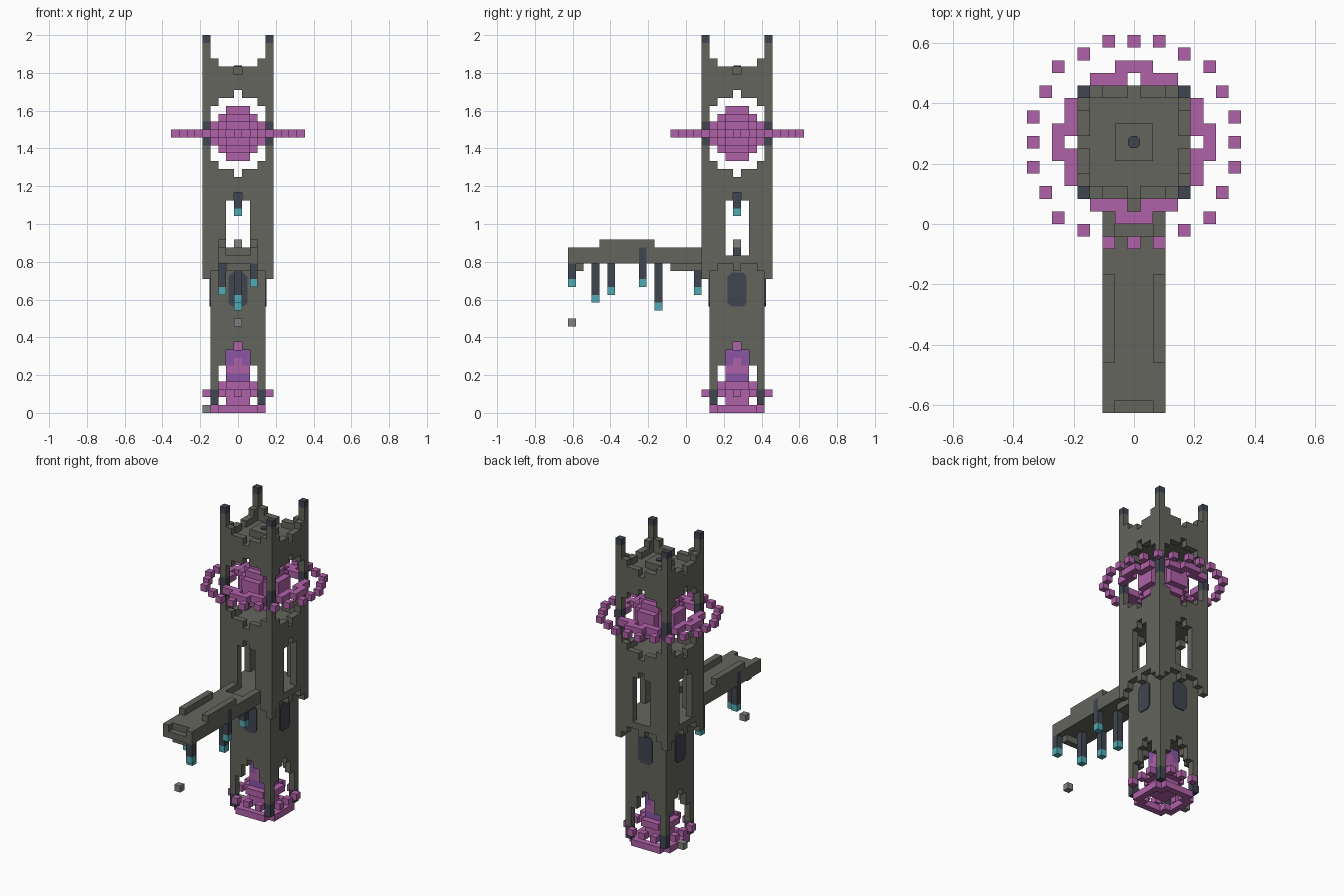
import bpy, bmesh, math
from mathutils import Vector, Matrix

if "Cube" in bpy.data.objects:
    bpy.data.objects.remove(bpy.data.objects["Cube"])

U = 1 / 24                  # block size
CY = 6.5 * U                # tower axis in y


def material(name, rgb):
    m = bpy.data.materials.new(name)
    m.use_nodes = True
    m.diffuse_color = (*rgb, 1)
    m.node_tree.nodes["Principled BSDF"].inputs["Base Color"].default_value = (*rgb, 1)
    return m


stone = material("stone", (0.13, 0.13, 0.11))
dark = material("dark_slate", (0.051, 0.06, 0.08))
pink = material("pink_crystal", (0.434, 0.12, 0.392))
purple = material("purple_crystal", (0.26, 0.09, 0.376))
teal = material("teal_glow", (0.08, 0.4, 0.445))
grey = material("light_grey", (0.22, 0.22, 0.21))


def finish(name, bm, mat):
    me = bpy.data.meshes.new(name)
    bm.to_mesh(me)
    bm.free()
    me.materials.append(mat)
    ob = bpy.data.objects.new(name, me)
    bpy.context.collection.objects.link(ob)
    return ob


def blocks(name, cells, mat):
    """Join unit blocks into one shell, keeping only the exposed faces."""
    cells = set(cells)
    bm = bmesh.new()
    for c in cells:
        mid = Vector((c[0] * U, c[1] * U + CY, (c[2] + 0.5) * U))
        for axis in range(3):
            for sign in (-1, 1):
                near = list(c)
                near[axis] += sign
                if tuple(near) in cells:
                    continue
                n, a, b = Vector(), Vector(), Vector()
                n[axis] = sign * U / 2
                a[(axis + 1) % 3] = U / 2
                b[(axis + 2) % 3] = sign * U / 2
                bm.faces.new([bm.verts.new(mid + n + s * a + t * b)
                              for s, t in ((-1, -1), (1, -1), (1, 1), (-1, 1))])
    bmesh.ops.remove_doubles(bm, verts=bm.verts, dist=U / 100)
    return finish(name, bm, mat)


def box(i0, i1, j0, j1, k0, k1):
    return {(i, j, k) for i in range(i0, i1 + 1)
            for j in range(j0, j1 + 1) for k in range(k0, k1 + 1)}


def square(r, k0, k1):
    return box(-r, r, -r, r, k0, k1)


def reach(c):
    return max(abs(c[0]), abs(c[1]))


def along(c):
    return min(abs(c[0]), abs(c[1]))


# Lower shaft with an arch on each side
def in_arch(c):
    k = c[2]
    half = 2 if k <= 5 else 1 if k <= 7 else 0
    return k <= 8 and (reach(c) < 3 or along(c) <= half)


shaft = {c for c in square(3, 1, 19) if not in_arch(c)}
feet = {c for c in shaft if c[2] <= 2}
blocks("lower_shaft", shaft - feet, stone)
blocks("shaft_feet", feet, dark)

# Upper tower walls with windows, round openings and stepped edges
WALL_TOP = (42, 43, 43, 44, 46)
WALL_BOTTOM = (18, 19, 19, 18, 17)
ROUND_HALF = (3, 3, 3, 3, 2, 0)


def in_wall(c):
    a, k = along(c), c[2]
    if reach(c) != 4 or not WALL_BOTTOM[a] <= k <= WALL_TOP[a]:
        return False
    if (20 <= k <= 26 and a <= 1) or (k == 27 and a == 0):
        return False
    return not (30 <= k <= 40 and a <= ROUND_HALF[abs(k - 35)])


walls = {c for c in square(4, 17, 46) if in_wall(c)}
bands = {c for c in walls if along(c) == 4 and 34 <= c[2] <= 36}
blocks("upper_walls", walls - bands, stone)
blocks("corner_bands", bands, dark)
blocks("corner_caps", {c for c in square(4, 47, 47) if along(c) == 4}, dark)
blocks("room_ceiling", square(3, 28, 29), stone)
blocks("roof", square(3, 41, 42) | square(1, 43, 43), stone)

# Hanging lamp and pedestal in the window room
blocks("room_lamp_chain", box(0, 0, 0, 0, 26, 27), dark)
blocks("room_lamp", {(0, 0, 25)}, teal)
blocks("pedestal", {(0, 0, 20)}, dark)
blocks("pedestal_top", {(0, 0, 21)}, grey)

# Upper crystal: ball, ring and orbiting blocks
blocks("crystal_ball", {c for c in square(3, 32, 38)
                        if c[0] ** 2 + c[1] ** 2 + (c[2] - 35) ** 2 <= 11}, pink)
blocks("crystal_ring", {c for c in square(6, 35, 35)
                        if 5.05 <= math.hypot(c[0], c[1]) <= 6.1 and along(c) < 4}, pink)
orbit = {(a, b) for a, b in ((0, 8), (2, 8), (4, 7), (6, 6))}
orbit |= {(b, a) for a, b in orbit}
blocks("orbit_blocks", {(s * a, t * b, 35) for a, b in orbit
                        for s in (-1, 1) for t in (-1, 1)}, pink)

# Lower crystal inside the arches
blocks("base_ring", {c for c in square(3, 0, 0)
                     if (reach(c) == 3 and along(c) < 3) or along(c) == 2}, pink)
core = box(0, 0, 0, 0, 1, 8) | square(1, 1, 2) | square(1, 5, 5)
core |= {c for c in square(2, 3, 3) if along(c) < 2}
core |= {c for c in square(1, 6, 6) if along(c) == 0}
blocks("lower_core", core, pink)
blocks("lower_core_glow", (square(1, 4, 4) | square(1, 6, 7)) - core, purple)
blocks("lower_orbit", {c for c in square(4, 2, 2)
                       if reach(c) == 4 and along(c) in (0, 2)}, pink)

# Bridge with rails and underside beams
deck = box(-2, 2, -21, -5, 19, 20)
deck -= box(-1, 1, -21, -21, 20, 20) | box(-1, 1, -7, -5, 20, 20)
deck |= box(-1, 1, -20, -20, 18, 18) | box(-1, 1, -8, -5, 18, 18)
for side in (-2, 2):
    deck |= box(side, side, -17, -11, 21, 21)

# Lanterns under the bridge
chains, lamps = set(), set()
for i, j, k in ((2, -21, 16), (0, -18, 14), (-2, -16, 15),
                (2, -12, 16), (0, -10, 13), (0, -5, 15)):
    chains |= box(i, i, j, j, k + 1, 20 if abs(i) == 2 and j > -20 else 18)
    lamps.add((i, j, k))
blocks("bridge", deck - chains, stone)
blocks("lantern_chains", chains, dark)
blocks("lanterns", lamps, teal)

# Loose stones
blocks("loose_stones", {(0, -21, 11), (-4, 0, 0)}, grey)


# Thin plates with clipped corners
def plate(name, w, h, cut, matrix):
    bm = bmesh.new()
    pts = [(w - cut, -h), (w, cut - h), (w, h - cut), (w - cut, h)]
    pts += [(-x, -y) for x, y in pts]
    face = bm.faces.new([bm.verts.new((x, y, 0)) for x, y in pts])
    out = bmesh.ops.extrude_face_region(bm, geom=[face])
    tops = [v for v in out["geom"] if isinstance(v, bmesh.types.BMVert)]
    bmesh.ops.translate(bm, verts=tops, vec=(0, 0, 0.006))
    bmesh.ops.recalc_face_normals(bm, faces=bm.faces)
    bm.transform(matrix)
    finish(name, bm, dark)


for n, side in enumerate(("front", "left", "back", "right")):
    turn = Matrix.Rotation(n * math.pi / 2, 4, "Z")
    stand = Matrix.Rotation(math.pi / 2, 4, "X")
    plate(side + "_shaft_window", 0.05, 0.09, 0.02,
          Matrix.Translation((0, CY, 0.652)) @ turn
          @ Matrix.Translation((0, -3.5 * U, 0)) @ stand)
plate("roof_hatch", 0.02, 0.02, 0.01, Matrix.Translation((0, CY, 44 * U)))
